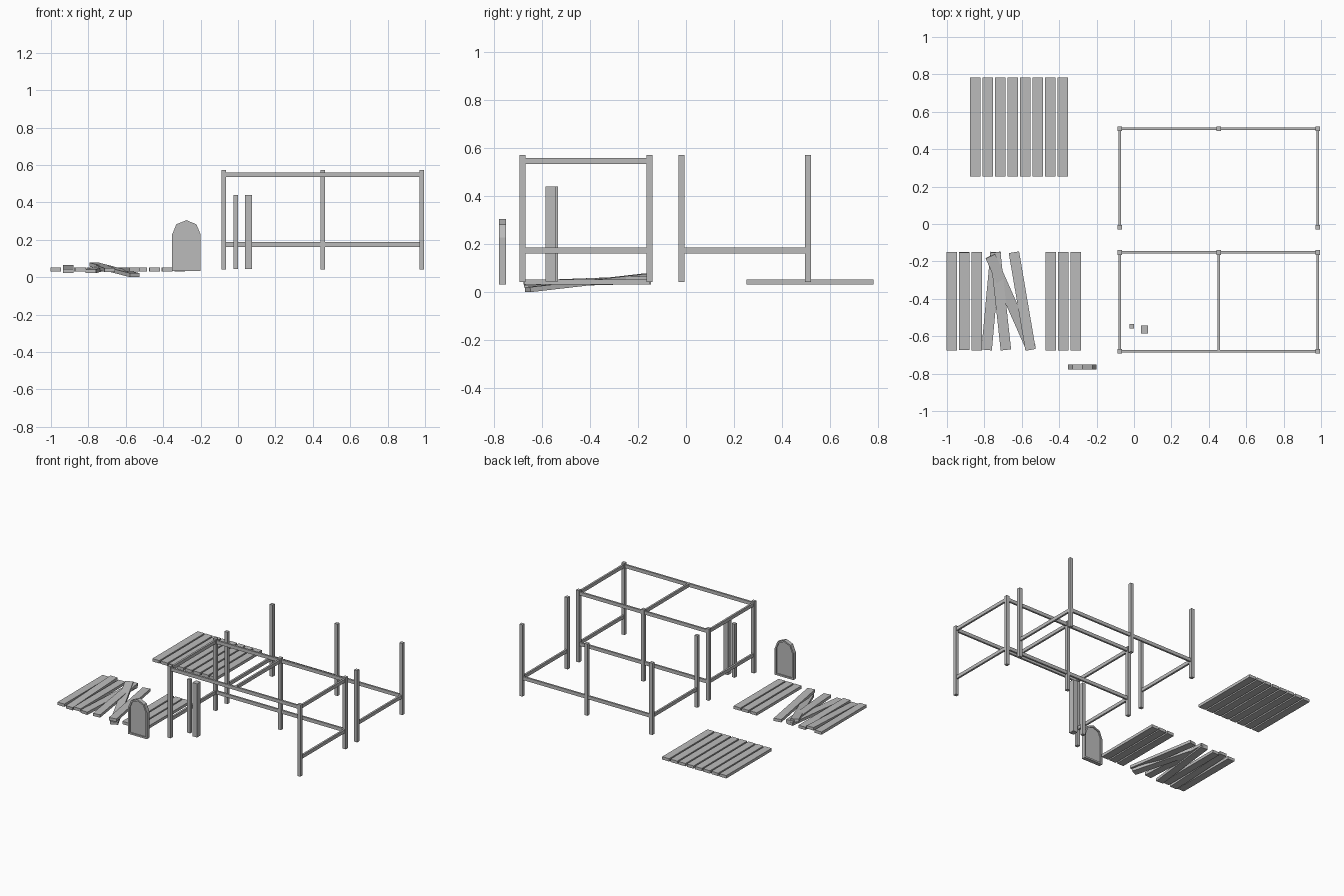
import bpy, bmesh, math
from mathutils import Vector, Matrix

if "Cube" in bpy.data.objects:
    bpy.data.objects.remove(bpy.data.objects["Cube"])

wood = bpy.data.materials.new("plain_grey")
wood.diffuse_color = (0.5, 0.5, 0.5, 1)
wood.use_nodes = True
wood.node_tree.nodes["Principled BSDF"].inputs["Base Color"].default_value = wood.diffuse_color


def finish(name, bm):
    bmesh.ops.recalc_face_normals(bm, faces=bm.faces)
    mesh = bpy.data.meshes.new(name)
    bm.to_mesh(mesh)
    bm.free()
    mesh.materials.append(wood)
    obj = bpy.data.objects.new(name, mesh)
    bpy.context.collection.objects.link(obj)
    return obj


def beam(name, a, b, width, height):
    """Box running from a to b; width is sideways, height is upward."""
    a, b = Vector(a), Vector(b)
    along = (b - a).normalized()
    side = Vector((1, 0, 0)) if abs(along.z) > 0.9 else along.cross(Vector((0, 0, 1))).normalized()
    up = side.cross(along)
    rot = Matrix((side, along, up)).transposed().to_4x4()
    bm = bmesh.new()
    bmesh.ops.create_cube(bm, size=1, matrix=Matrix.Translation((a + b) / 2) @ rot
                          @ Matrix.Diagonal((width, (b - a).length, height, 1)))
    return finish(name, bm)


# Post and rail frames, open along the front of the lower rail
X0, XM, X1 = -0.077, 0.453, 0.983
POST, RAIL_W, RAIL_H = 0.025, 0.014, 0.025


def frame(label, y0, y1, top_rails):
    for x, y in ((X0, y0), (X1, y0), (X0, y1), (XM, y1), (X1, y1)):
        beam(label + "_post", (x, y, 0.042), (x, y, 0.572), POST, POST)

    def rail(kind, xa, ya, xb, yb, z):
        beam(f"{label}_{kind}_rail", (xa, ya, z), (xb, yb, z), RAIL_W, RAIL_H)

    for kind, z in (("lower", 0.175), ("top", 0.548)):
        if kind == "top" and not top_rails:
            continue
        rail(kind, X0, y1, X1, y1, z)
        for x in (X0, X1):
            rail(kind, x, y0, x, y1, z)
        if kind == "top":
            rail(kind, X0, y0, X1, y0, z)
            rail(kind, XM, y0, XM, y1, z)


frame("front_frame", -0.681, -0.152, True)
frame("back_frame", -0.018, 0.509, False)

# Two loose short posts
beam("thin_short_post", (-0.012, -0.546, 0.044), (-0.012, -0.546, 0.44), 0.024, 0.024)
beam("thick_short_post", (0.056, -0.564, 0.044), (0.056, -0.564, 0.44), 0.038, 0.042)

# Tidy floor of eight planks
PW, PT = 0.056, 0.021
for i in range(8):
    x = -0.849 + i * 0.0668
    beam("floor_plank", (x, 0.253, 0.042), (x, 0.782, 0.042), PW, PT)

# Broken floor: straight planks
for x in (-0.974, -0.842, -0.445, -0.378, -0.312):
    beam("broken_floor_plank", (x, -0.675, 0.042), (x, -0.15, 0.042), PW, PT)

# Broken floor: tipped and turned planks
for xa, za, xb, zb in ((-0.908, 0.033, -0.908, 0.056), (-0.788, 0.032, -0.740, 0.046),
                       (-0.685, 0.038, -0.742, 0.058), (-0.553, 0.042, -0.642, 0.042)):
    beam("loose_plank", (xa, -0.673, za), (xb, -0.151, zb), PW, PT)
beam("fallen_plank", (-0.552, -0.66, 0.011), (-0.768, -0.172, 0.067), PW, PT)


# Arched door: raised rim around a recessed panel
def arch(r, bottom):
    pts = [(-0.276 - r, bottom)]
    pts += [(-0.276 - r * math.cos(t * math.pi / 4), 0.229 + r * math.sin(t * math.pi / 4))
            for t in range(5)]
    return pts + [(-0.276 + r, bottom)]


def door_panel(name, outline, y0, y1):
    bm = bmesh.new()
    face = bm.faces.new([bm.verts.new((x, y0, z)) for x, z in outline])
    ext = bmesh.ops.extrude_face_region(bm, geom=[face], use_keep_orig=True)
    moved = [v for v in ext["geom"] if isinstance(v, bmesh.types.BMVert)]
    bmesh.ops.translate(bm, verts=moved, vec=(0, y1 - y0, 0))
    return finish(name, bm)


def door_rim(name, outer, inner, y0, y1):
    bm = bmesh.new()
    rings = [[bm.verts.new((x, y, z)) for x, z in line]
             for line, y in ((outer, y0), (outer, y1), (inner, y1), (inner, y0))]
    n = len(outer)
    for k in range(4):
        a, b = rings[k], rings[(k + 1) % 4]
        for i in range(n):
            j = (i + 1) % n
            bm.faces.new((a[i], a[j], b[j], b[i]))
    return finish(name, bm)


door_rim("door_rim", arch(0.076, 0.032), arch(0.064, 0.044), -0.779, -0.75)
door_panel("door_panel", arch(0.066, 0.042), -0.771, -0.758)
